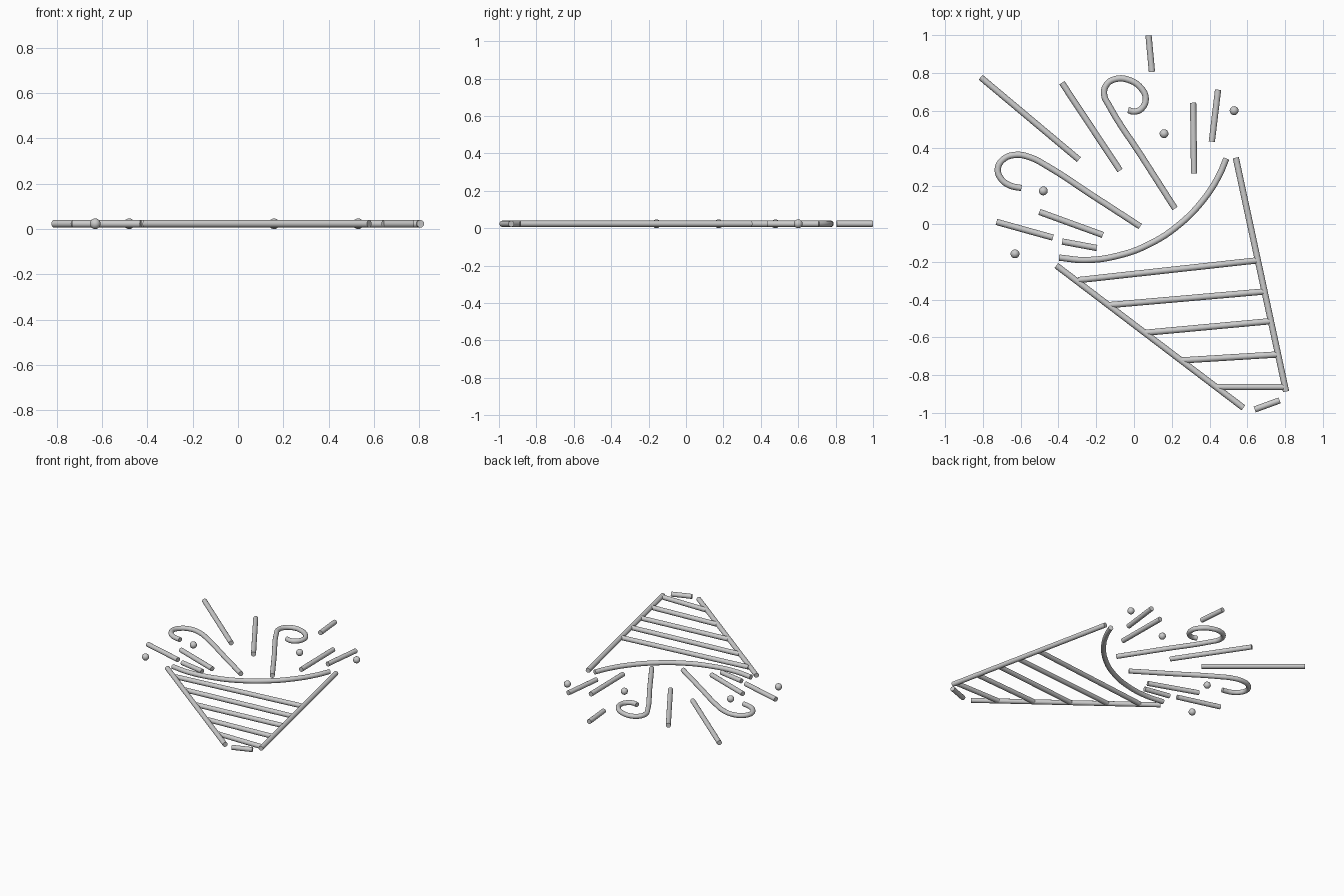
import bpy

R, BALL = 0.0165, 0.0235   # tube and confetti ball radius
DX, DY, Z = 0.003, -0.003, BALL   # centring shift and shared centre height


def finish(obj, name):
    obj.name = name
    bpy.ops.object.select_all(action='DESELECT')
    bpy.context.view_layer.objects.active = obj
    obj.select_set(True)
    if obj.type == 'CURVE':
        bpy.ops.object.convert(target='MESH')
    bpy.ops.object.shade_smooth_by_angle()


def tube(name, pts, handle='AUTO'):
    # round capped tube swept along flat points
    cu = bpy.data.curves.new(name, 'CURVE')
    cu.dimensions = '3D'
    cu.bevel_depth = R
    cu.bevel_resolution = 6
    cu.use_fill_caps = True
    cu.resolution_u = 1 if handle == 'VECTOR' else 8
    sp = cu.splines.new('BEZIER')
    sp.bezier_points.add(len(pts) - 1)
    for bp, (x, y) in zip(sp.bezier_points, pts):
        bp.co = (x + DX, y + DY, Z)
        bp.handle_left_type = bp.handle_right_type = handle
    obj = bpy.data.objects.new(name, cu)
    bpy.context.collection.objects.link(obj)
    finish(obj, name)


def rod(name, x1, y1, x2, y2):
    # straight capped tube
    tube(name, [(x1, y1), (x2, y2)], 'VECTOR')


# Cone outline
rod("cone_left_side", -0.414, -0.217, 0.576, -0.970)
rod("cone_right_side", 0.536, 0.354, 0.802, -0.884)
rod("cone_tip", 0.636, -0.979, 0.768, -0.931)
tube("cone_rim", [(-0.400, -0.175), (-0.26, -0.188), (-0.085, -0.164), (0.080, -0.103),
                  (0.237, 0.0), (0.370, 0.138), (0.450, 0.265), (0.486, 0.350)])

# Stripes across the cone
stripes = [(-0.298, -0.294, 0.647, -0.190), (-0.142, -0.427, 0.682, -0.355),
           (0.055, -0.573, 0.715, -0.512), (0.250, -0.719, 0.755, -0.688),
           (0.430, -0.860, 0.797, -0.860)]
for i, s in enumerate(stripes):
    rod(f"cone_stripe_{i + 1}", *s)

# Straight streamers bursting out
streamers = [(-0.815, 0.780, -0.295, 0.344), (-0.385, 0.751, -0.077, 0.286),
             (0.074, 1.001, 0.092, 0.808), (0.310, 0.645, 0.315, 0.270),
             (0.442, 0.714, 0.409, 0.439), (-0.731, 0.014, -0.432, -0.069),
             (-0.504, 0.067, -0.168, -0.055), (-0.383, -0.090, -0.200, -0.124)]
for i, s in enumerate(streamers):
    rod(f"streamer_{i + 1}", *s)

# Curled streamers
tube("left_curl", [(0.030, -0.010), (-0.22, 0.152), (-0.467, 0.312), (-0.551, 0.355),
                   (-0.631, 0.369), (-0.694, 0.346), (-0.724, 0.296), (-0.707, 0.243),
                   (-0.662, 0.208), (-0.599, 0.193)])
tube("top_curl", [(0.214, 0.085), (0.04, 0.357), (-0.135, 0.630), (-0.161, 0.688),
                  (-0.148, 0.741), (-0.098, 0.771), (-0.029, 0.765), (0.032, 0.725),
                  (0.059, 0.667), (0.037, 0.614), (-0.001, 0.598), (-0.034, 0.606)])

# Confetti balls
for i, (x, y) in enumerate([(0.156, 0.481), (0.527, 0.603), (-0.483, 0.178), (-0.633, -0.155)]):
    bpy.ops.mesh.primitive_uv_sphere_add(segments=20, ring_count=12, radius=BALL,
                                         location=(x + DX, y + DY, Z))
    finish(bpy.context.object, f"confetti_ball_{i + 1}")
